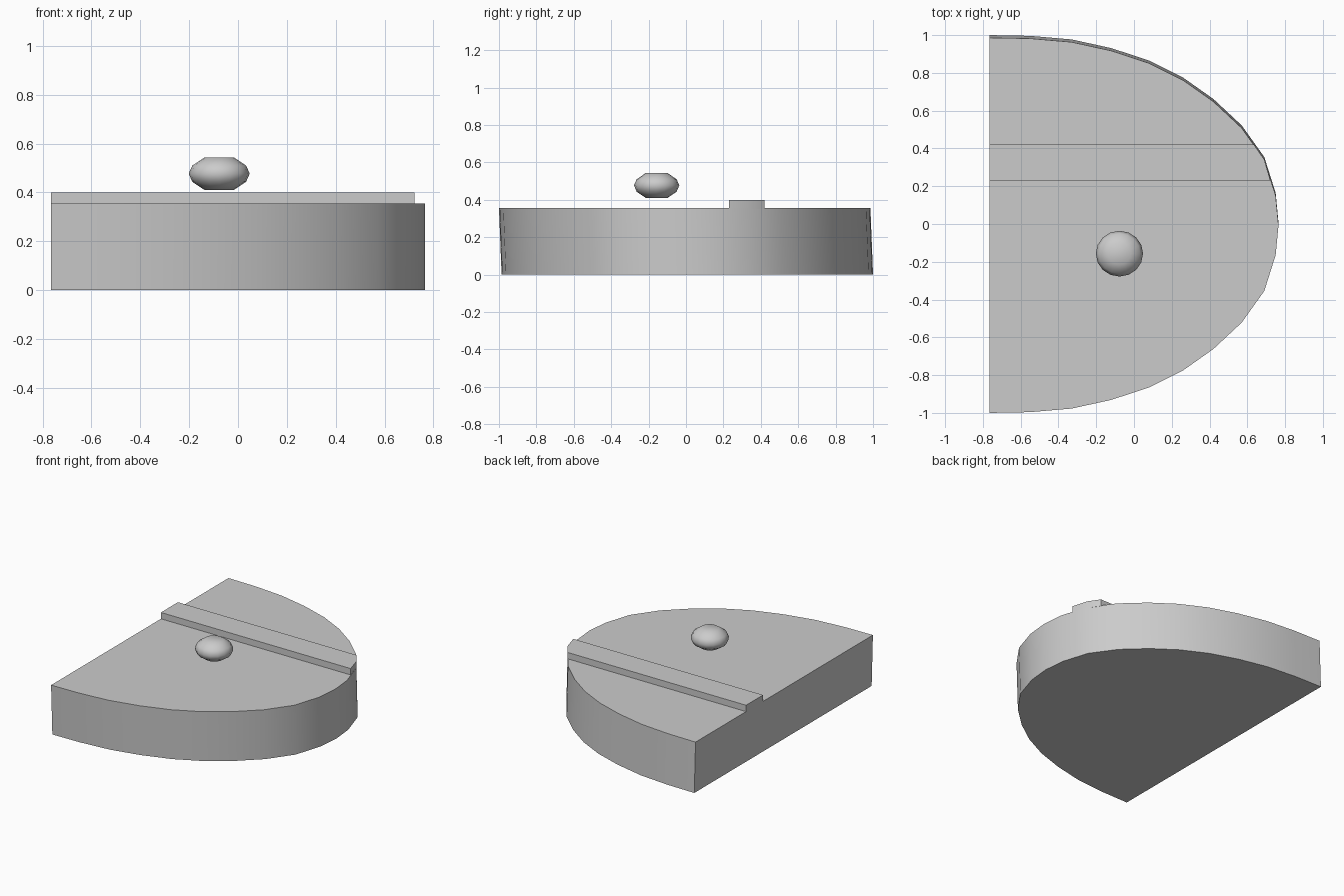
import bpy, bmesh
from math import cos, sin, tau, radians

if "Cube" in bpy.data.objects:
    bpy.data.objects.remove(bpy.data.objects["Cube"])


def loft(name, rings, angle):
    """Join equal-length rings of points into a closed, capped solid."""
    bm = bmesh.new()
    loops = [[bm.verts.new(p) for p in ring] for ring in rings]
    n = len(loops[0])
    for a, b in zip(loops, loops[1:]):
        for i in range(n):
            j = (i + 1) % n
            bm.faces.new((a[i], a[j], b[j], b[i]))
    bm.faces.new(loops[0][::-1])
    bm.faces.new(loops[-1])
    bmesh.ops.recalc_face_normals(bm, faces=bm.faces)
    me = bpy.data.meshes.new(name)
    bm.to_mesh(me)
    bm.free()
    ob = bpy.data.objects.new(name, me)
    bpy.context.collection.objects.link(ob)
    bpy.ops.object.select_all(action='DESELECT')
    ob.select_set(True)
    bpy.context.view_layer.objects.active = ob
    bpy.ops.object.shade_smooth_by_angle(angle=radians(angle))
    return ob


# Half-oval slab, mirrored about y and leaning slightly
half = [(-0.765, 0.993), (-0.55, 0.989), (-0.33, 0.97), (-0.12, 0.924),
        (0.08, 0.858), (0.26, 0.768), (0.42, 0.655), (0.57, 0.515),
        (0.69, 0.347), (0.75, 0.157)]
outline = [(x, -y) for x, y in half] + [(0.765, 0)] + half[::-1]
loft("slab", [[(x, y + s, z) for x, y in outline]
              for z, s in ((0, 0.007), (0.355, -0.007))], 30)

# Raised band across the slab, its end following the curved rim
band = [(-0.765, 0.23), (0.722, 0.23), (0.69, 0.34), (0.635, 0.42), (-0.765, 0.42)]
loft("raised_band", [[(x, y, z) for x, y in band] for z in (0.35, 0.40)], 25)

# Flattened bead floating just above the slab
bead = [(0.41, 0.06), (0.443, 0.11), (0.477, 0.125), (0.51, 0.11), (0.543, 0.06)]
loft("bead", [[(-0.077 + r * cos(tau * i / 16), -0.157 + 0.97 * r * sin(tau * i / 16), z)
               for i in range(16)] for z, r in bead], 60)
